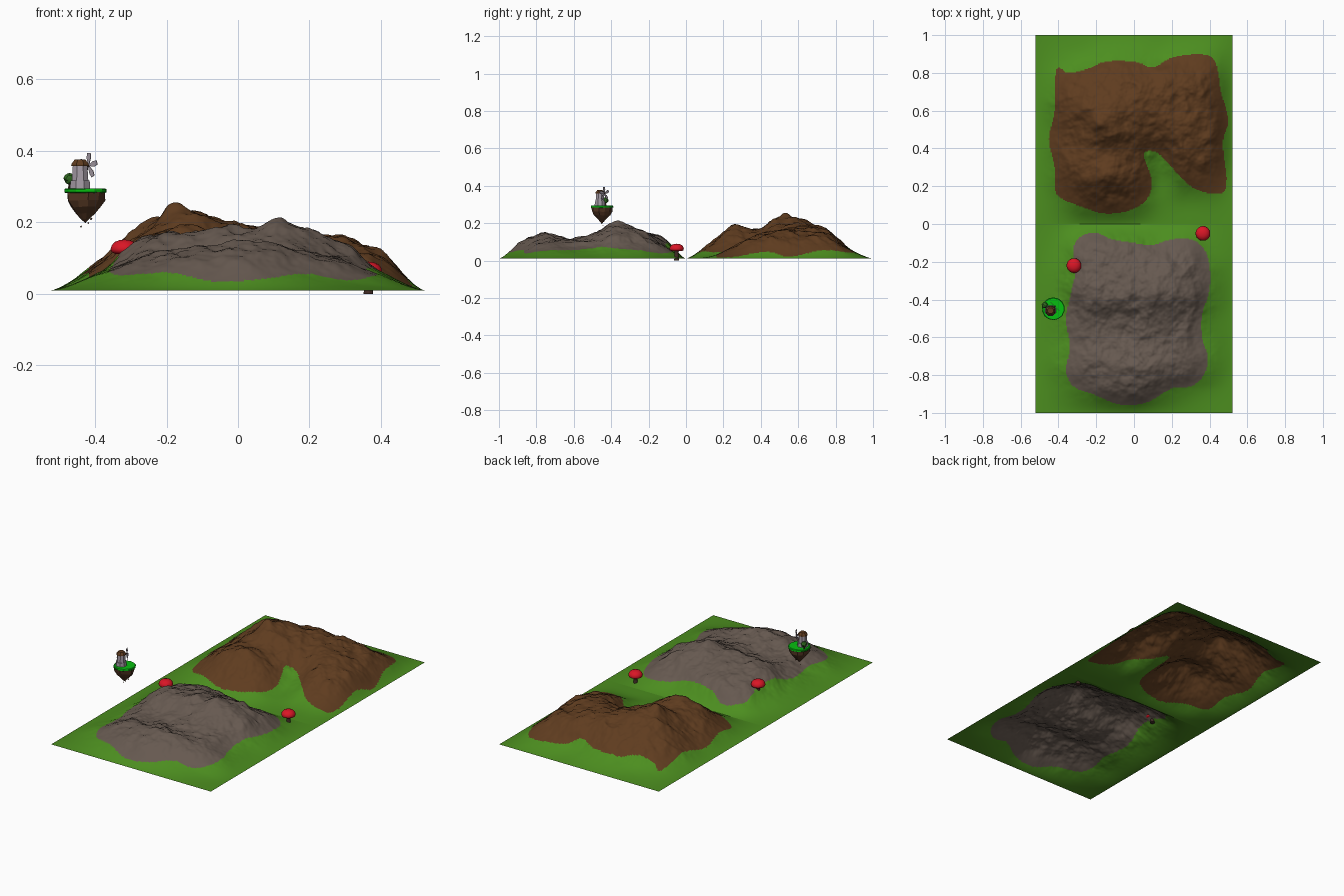
import bpy, bmesh, math, random
from mathutils import Vector, Matrix, noise

if "Cube" in bpy.data.objects:
    bpy.data.objects.remove(bpy.data.objects["Cube"])

random.seed(4)


def mat(name, r, g, b):
    m = bpy.data.materials.new(name)
    lin = [((c / 255 + 0.055) / 1.055) ** 2.4 for c in (r, g, b)]
    m.diffuse_color = (*lin, 1)
    m.use_nodes = True
    m.node_tree.nodes["Principled BSDF"].inputs["Base Color"].default_value = m.diffuse_color
    return m


GREEN = mat("meadow green", 76, 142, 31)
BROWN = mat("mountain brown", 95, 60, 31)
GREY = mat("mountain grey", 102, 89, 80)
RED = mat("cap red", 218, 22, 38)
STEM = mat("stem dark brown", 66, 44, 38)
GRASS = mat("island green", 6, 190, 16)
SOIL = mat("island soil", 82, 53, 34)
STONE = mat("tower stone", 166, 156, 166)
BUSH = mat("bush green", 46, 102, 30)


def finish(name, bm, mats, smooth=False):
    bmesh.ops.recalc_face_normals(bm, faces=bm.faces)
    me = bpy.data.meshes.new(name)
    for f in bm.faces:
        f.smooth = smooth
    bm.to_mesh(me)
    bm.free()
    for m in mats:
        me.materials.append(m)
    ob = bpy.data.objects.new(name, me)
    bpy.context.collection.objects.link(ob)
    return ob


def lathe(name, profile, center, sides, material, smooth=False, jitter=0.0):
    """Stack of rings (radius, z); a zero radius closes to a point."""
    bm = bmesh.new()
    rings = []
    for r, z in profile:
        if r == 0:
            rings.append([bm.verts.new((center[0], center[1], center[2] + z))])
            continue
        ring = []
        for i in range(sides):
            a = 2 * math.pi * (i + 0.5) / sides
            k = r * (1 + random.uniform(-jitter, jitter))
            ring.append(bm.verts.new((center[0] + k * math.cos(a), center[1] + k * math.sin(a),
                                      center[2] + z + random.uniform(-jitter, jitter) * 0.02)))
        rings.append(ring)
    for a, b in zip(rings, rings[1:]):
        for i in range(sides):
            j = (i + 1) % sides
            q = [a[i % len(a)], a[j % len(a)], b[j % len(b)], b[i % len(b)]]
            bm.faces.new(list(dict.fromkeys(q)))
    for ring in (rings[0], rings[-1]):
        if len(ring) > 1:
            bm.faces.new(ring)
    return finish(name, bm, [material], smooth)


# --- Terrain: coarse heights (cm), rows run away from y = 0 ---
BROWN_H = [[2.5, 7, 8, 6, 1.5, 1, 1],
           [6, 14, 17, 11, 3, 6, 5],
           [7, 15, 15.5, 12, 7, 12, 10],
           [7, 16, 21, 17, 14, 15, 11],
           [8, 18, 20, 18, 16, 14, 10],
           [5, 12, 14, 15, 15, 13, 9],
           [1.5, 3, 5, 5, 4, 5, 4]]
GREY_H = [[2, 9, 11, 10, 7, 7, 2],
          [4, 12.5, 14, 15, 15, 12, 5],
          [5, 14, 16.5, 17.5, 18.5, 14.5, 6],
          [4.5, 9.5, 10.5, 11.5, 13, 10, 4],
          [4, 8, 9, 10, 10, 8, 4],
          [4.5, 9, 12, 13, 12, 9, 4.5],
          [2, 5, 8, 9, 6, 3, 1]]
BROWN_EDGE = [(-.41, .82), (-.35, .8), (-.25, .82), (-.15, .86), (0, .86), (.1, .83), (.2, .88),
              (.35, .9), (.43, .86), (.46, .7), (.5, .55), (.47, .43), (.49, .2), (.42, .16),
              (.3, .2), (.2, .3), (.12, .38), (.05, .37), (.09, .25), (.08, .15), (0, .08),
              (-.15, .055), (-.3, .1), (-.41, .16), (-.42, .3), (-.45, .45), (-.42, .6)]
GREY_EDGE = [(-.32, -.12), (-.27, -.06), (-.2, -.045), (-.12, -.08), (0, -.1), (.1, -.11),
             (.2, -.08), (.3, -.08), (.37, -.13), (.4, -.22), (.4, -.35), (.36, -.48), (.36, -.6),
             (.39, -.7), (.37, -.8), (.3, -.86), (.2, -.87), (.08, -.94), (-.02, -.96), (-.1, -.95),
             (-.22, -.9), (-.32, -.86), (-.36, -.78), (-.34, -.65), (-.36, -.5), (-.33, -.35),
             (-.31, -.25)]


def spline(p, t):
    a, b, c, d = p
    return 0.5 * (2 * b + (c - a) * t + (2 * a - 5 * b + 4 * c - d) * t * t
                  + (3 * b - a - 3 * c + d) * t ** 3)


def rounded(poly, steps=4):
    n = len(poly)
    return [tuple(spline([poly[(i + k) % n][c] for k in range(4)], s / steps) for c in (0, 1))
            for i in range(n) for s in range(steps)]


def height(grid, x, y, peak):
    u, v = (x + 0.52) / 0.13, abs(y) / 0.125
    i, j = min(int(u), 7), min(int(v), 7)

    def g(r, c):
        return grid[r - 1][c - 1] / 100 if 1 <= r <= 7 and 1 <= c <= 7 else 0.0
    rows = [spline([g(r, c) for c in range(i - 1, i + 3)], u - i) for r in range(j - 1, j + 3)]
    h = max(0.0, spline(rows, v - j))
    px, py, ph = peak
    h += ph * math.exp(-((x - px) ** 2 + (y - py) ** 2) / 0.0016)
    # crags: soft lumps plus sharp creases, fading out on the meadow
    lumps = noise.fractal(Vector((x * 11, y * 11, 3.3)), 0.8, 2.1, 4)
    crease = 0.35 - abs(noise.noise(Vector((x * 9, y * 9, 7.7))))
    crag = 0.013 * lumps + 0.016 * crease
    return 0.01 + max(0.0, h + min(1, h / 0.09) ** 2 * crag)


def inside(poly, x, y):
    odd = False
    for (x1, y1), (x2, y2) in zip(poly, poly[1:] + poly[:1]):
        if (y1 > y) != (y2 > y) and x < (x2 - x1) * (y - y1) / (y2 - y1) + x1:
            odd = not odd
    return odd


def terrain(name, grid, edge, sign, material, peak, nx=180, ny=172):
    bm = bmesh.new()
    edge = rounded(edge)
    vs = []
    for j in range(ny + 1):
        for i in range(nx + 1):
            x, y = -0.522 + 1.044 * i / nx, sign * j / ny
            vs.append(bm.verts.new((x, y, height(grid, max(-.52, min(.52, x)), y, peak))))
    w = nx + 1
    for j in range(ny):
        for i in range(nx):
            k = j * w + i
            q = [vs[k], vs[k + 1], vs[k + w + 1], vs[k + w]]
            f = bm.faces.new(q if sign > 0 else q[::-1])
            c = f.calc_center_median()
            f.material_index = int(inside(edge, c.x, c.y))
    finish(name, bm, [GREEN, material], True)


terrain("brown_mountain_tile", BROWN_H, BROWN_EDGE, 1, BROWN, (-0.18, 0.53, 0.042))
terrain("grey_mountain_tile", GREY_H, GREY_EDGE, -1, GREY, (0.11, -0.36, 0.012))

# --- Mushrooms: position, stem start ---
for n, (x, y, z, s) in enumerate([(0.365, -0.05, 0.0, 0.0), (-0.318, -0.22, 0.062, 0.022)], 1):
    lathe(f"mushroom_stem_{n}", [(0.014, s), (0.011, 0.03), (0.012, 0.06)], (x, y, z), 12, STEM)
    cap = [(0, 0.052), (0.026, 0.05), (0.036, 0.055), (0.039, 0.063), (0.036, 0.073),
           (0.028, 0.083), (0.015, 0.088), (0, 0.09)]
    lathe(f"mushroom_cap_{n}", cap, (x, y, z), 24, RED, True)

# --- Floating island ---
IX, IY = -0.427, -0.449
lathe("island_grass", [(0.056, 0.282), (0.06, 0.285), (0.06, 0.292), (0.057, 0.295)],
      (IX, IY, 0), 14, GRASS, False, 0.02)
lathe("island_rock", [(0.056, 0.284), (0.054, 0.262), (0.042, 0.243), (0.026, 0.225),
                      (0.012, 0.21), (0, 0.198)], (IX, IY, 0), 11, SOIL, False, 0.09)
for n, (dx, dy, z, r) in enumerate([(-0.012, 0.005, 0.188, 0.003), (0.008, -0.004, 0.198, 0.003),
                                    (0.016, 0.01, 0.21, 0.004)], 1):
    lathe(f"loose_rock_{n}", [(0, -r), (r, 0), (0, r)], (IX + dx, IY + dy, z), 5, SOIL)

# --- Windmill ---
TX, TY = -0.442, -0.46
lathe("tower_base", [(0.031, 0.29), (0.029, 0.317)], (TX, TY, 0), 8, STONE)
lathe("tower_body", [(0.025, 0.317), (0.022, 0.36)], (TX, TY, 0), 8, STONE)
lathe("tower_roof", [(0.027, 0.358), (0.026, 0.364), (0.016, 0.376)], (TX, TY, 0), 8, BROWN)

# Five flat sails on a hub, facing the back right
axis = Vector((1, 1, 0)).normalized()
side = Vector((1, -1, 0)).normalized()
hub = Vector((TX, TY, 0.359)) + axis * 0.033
frame = Matrix((side, Vector((0, 0, 1)), axis)).transposed().to_4x4()
bm = bmesh.new()
bmesh.ops.create_cone(bm, cap_ends=True, segments=8, radius1=0.004, radius2=0.004, depth=0.02,
                      matrix=Matrix.Translation(hub - axis * 0.005) @ frame)
finish("sail_hub", bm, [STEM])
bm = bmesh.new()
outline = [(-0.002, 0.002), (0.002, 0.002), (0.008, 0.022), (0.006, 0.035),
           (-0.006, 0.035), (-0.008, 0.022)]
for k in range(5):
    turn = Matrix.Rotation(math.radians(-4 + 72 * k), 4, 'Z')
    place = Matrix.Translation(hub) @ frame @ turn
    front, back = [[bm.verts.new(place @ Vector((x, y, z))) for x, y in outline]
                   for z in (0.001, -0.001)]
    bm.faces.new(front)
    bm.faces.new(back[::-1])
    for i in range(6):
        j = (i + 1) % 6
        bm.faces.new((front[j], front[i], back[i], back[j]))
finish("sail_blades", bm, [STONE])

# --- Round tree beside the tower ---
lathe("tree_trunk", [(0.004, 0.29), (0.003, 0.315)], (-0.472, -0.43, 0), 6, STEM)
bm = bmesh.new()
bmesh.ops.create_icosphere(bm, subdivisions=2, radius=0.016,
                           matrix=Matrix.Translation((-0.472, -0.43, 0.322)))
for v in bm.verts:
    v.co += Vector([random.uniform(-0.002, 0.002) for _ in range(3)])
finish("tree_crown", bm, [BUSH])
